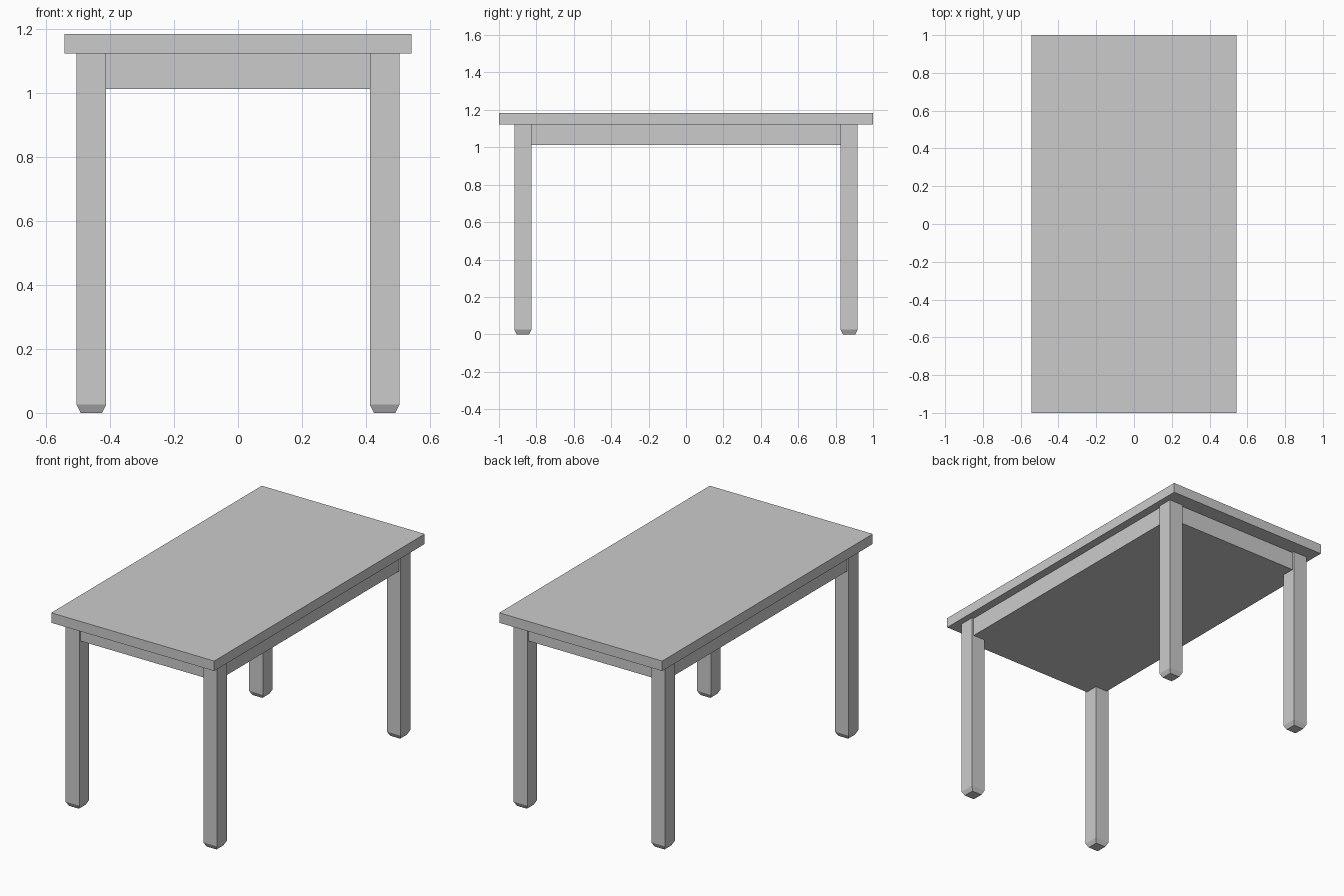
import bpy, bmesh

if "Cube" in bpy.data.objects:
    bpy.data.objects.remove(bpy.data.objects["Cube"])

TOP_Z, UNDER_Z, APRON_Z = 1.183, 1.123, 1.012
LEG_X, LEG_Y, LEG_HALF = 0.458, 0.872, 0.046
FOOT_H, FOOT_INSET = 0.026, 0.013
SETBACK = 0.012


def box(name, half_x, half_y, z0, z1, x=0, y=0, taper=None):
    """Box between two heights; taper=(height, inset) narrows its foot."""
    bm = bmesh.new()
    levels = [(z0, 0), (z1, 0)]
    if taper:
        levels = [(z0, taper[1]), (z0 + taper[0], 0), (z1, 0)]
    rings = []
    for z, inset in levels:
        hx, hy = half_x - inset, half_y - inset
        rings.append([bm.verts.new((x + sx * hx, y + sy * hy, z))
                      for sx, sy in ((-1, -1), (1, -1), (1, 1), (-1, 1))])
    bm.faces.new(rings[0][::-1])
    bm.faces.new(rings[-1])
    for low, high in zip(rings, rings[1:]):
        for i in range(4):
            j = (i + 1) % 4
            bm.faces.new((low[i], low[j], high[j], high[i]))
    mesh = bpy.data.meshes.new(name)
    bm.to_mesh(mesh)
    bm.free()
    obj = bpy.data.objects.new(name, mesh)
    bpy.context.collection.objects.link(obj)
    return obj


# Table top
box("table_top", 0.542, 1.0, UNDER_Z, TOP_Z)

# Solid apron block under the top, slightly set back from the leg faces
box("apron", LEG_X + LEG_HALF - SETBACK, LEG_Y + LEG_HALF - SETBACK, APRON_Z, UNDER_Z)

# Four square legs with tapered feet
for side, sx in (("left", -1), ("right", 1)):
    for end, sy in (("front", -1), ("back", 1)):
        box(f"{end}_{side}_leg", LEG_HALF, LEG_HALF, 0, UNDER_Z,
            sx * LEG_X, sy * LEG_Y, taper=(FOOT_H, FOOT_INSET))
